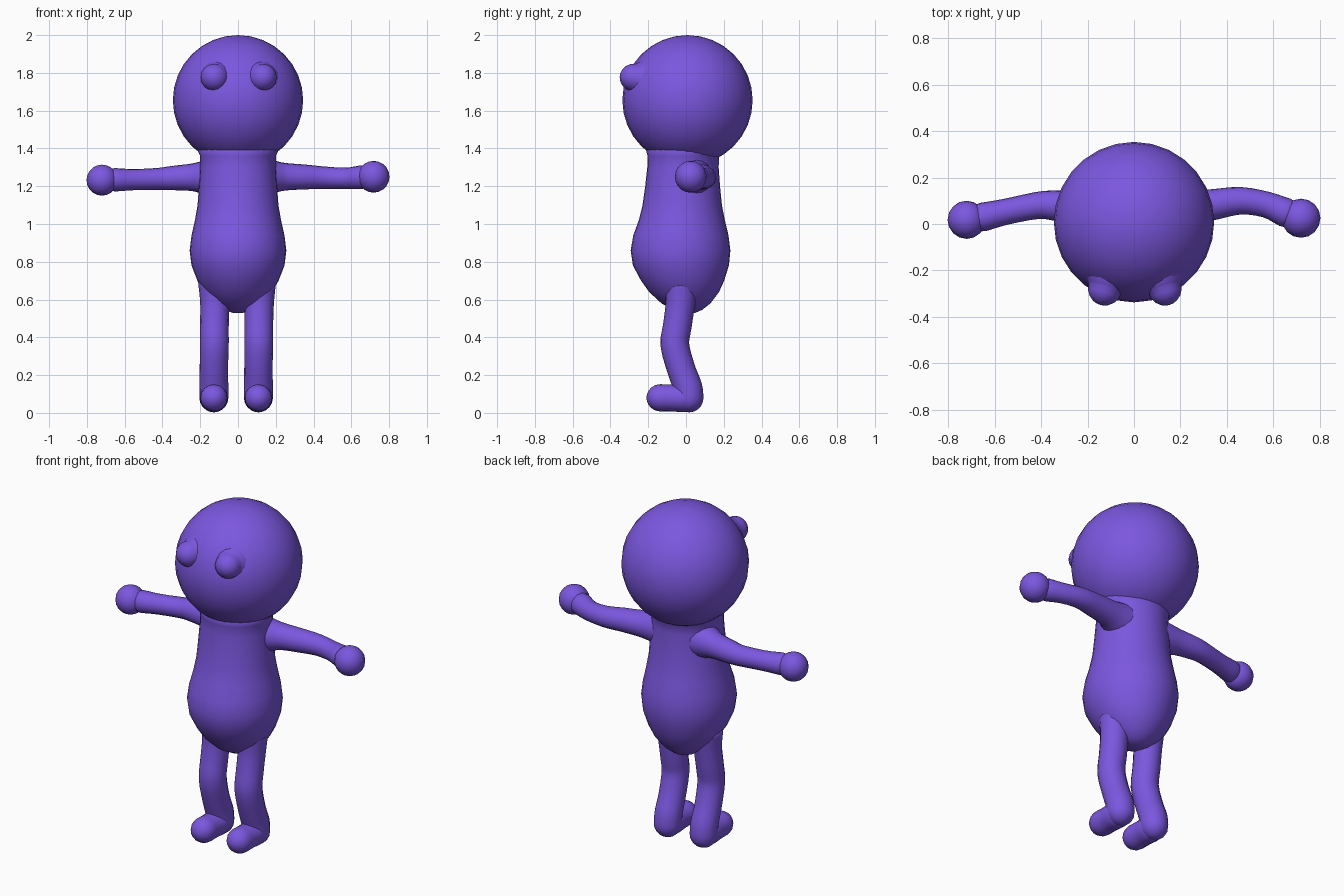
import bpy, bmesh, math
from mathutils import Vector

if "Cube" in bpy.data.objects:
    bpy.data.objects.remove(bpy.data.objects["Cube"])

purple = bpy.data.materials.new("purple")
purple.diffuse_color = (0.2, 0.095, 0.74, 1)
purple.use_nodes = True
purple.node_tree.nodes["Principled BSDF"].inputs["Base Color"].default_value = purple.diffuse_color


def finish(name, bm):
    """Turn a bmesh into a smooth purple object."""
    bmesh.ops.recalc_face_normals(bm, faces=bm.faces)
    for f in bm.faces:
        f.smooth = True
    me = bpy.data.meshes.new(name)
    bm.to_mesh(me)
    bm.free()
    me.materials.append(purple)
    ob = bpy.data.objects.new(name, me)
    bpy.context.collection.objects.link(ob)
    return ob


def loft(name, rings):
    """Skin a list of vertex rings and close both ends."""
    bm = bmesh.new()
    loops = [[bm.verts.new(p) for p in ring] for ring in rings]
    for a, b in zip(loops, loops[1:]):
        n = len(a)
        for i in range(n):
            j = (i + 1) % n
            bm.faces.new((a[i], a[j], b[j], b[i]))
    bm.faces.new(loops[0])
    bm.faces.new(loops[-1])
    return finish(name, bm)


def ball(name, centre, r, segs=24):
    bm = bmesh.new()
    bmesh.ops.create_uvsphere(bm, u_segments=segs, v_segments=segs // 2 + 2, radius=r)
    bmesh.ops.translate(bm, verts=bm.verts, vec=centre)
    return finish(name, bm)


def spline(pts, steps=3):
    """Catmull-Rom through (x, y, z, radius) points."""
    pts = [Vector(p) for p in pts]
    ext = [2 * pts[0] - pts[1]] + pts + [2 * pts[-1] - pts[-2]]
    out = []
    for k in range(1, len(ext) - 2):
        a, b, c, d = ext[k - 1:k + 3]
        for s in range(steps):
            t = s / steps
            out.append(0.5 * (2 * b + (c - a) * t + (2 * a - 5 * b + 4 * c - d) * t * t
                              + (3 * b - a - 3 * c + d) * t ** 3))
    return out + [pts[-1]]


def limb(name, pts, segs=16):
    """Rounded tube along (x, y, z, radius) points, with a domed far end."""
    path = spline(pts)
    pos = [p.to_3d() for p in path]
    rad = [p[3] for p in path]
    tans = [(pos[min(i + 1, len(pos) - 1)] - pos[max(i - 1, 0)]).normalized()
            for i in range(len(pos))]
    end, tip, r = pos[-1], tans[-1], rad[-1]
    for ang in (20, 40, 60, 75, 86):
        a = math.radians(ang)
        pos.append(end + tip * r * math.sin(a))
        rad.append(r * math.cos(a))
        tans.append(tip)
    u = tans[0].orthogonal().normalized()
    rings = []
    for p, q, t in zip(pos, rad, tans):
        u = (u - t * u.dot(t)).normalized()
        v = t.cross(u)
        rings.append([p + q * (u * math.cos(w) + v * math.sin(w))
                      for w in (math.tau * i / segs for i in range(segs))])
    return loft(name, rings)


# Head with two bulging eyes
ball("head", (0, 0.008, 1.655), 0.345, 28)
for side, x in (("left", -0.125), ("right", 0.132)):
    limb(side + "_eye", [(x * 0.85, -0.2, 1.76, 0.125), (x * 0.95, -0.255, 1.772, 0.09),
                         (x, -0.278, 1.776, 0.073)])

# Pear-shaped body: height, half width, half depth, centre y
profile = [(0.53, 0.03, 0.03, 0.02), (0.545, 0.075, 0.075, 0.01), (0.58, 0.125, 0.13, 0),
           (0.64, 0.18, 0.185, -0.01), (0.7, 0.215, 0.22, -0.018),
           (0.78, 0.246, 0.254, -0.027), (0.86, 0.256, 0.264, -0.029),
           (0.94, 0.246, 0.252, -0.027), (1.02, 0.228, 0.228, -0.022),
           (1.1, 0.214, 0.21, -0.02), (1.2, 0.207, 0.198, -0.018),
           (1.3, 0.2, 0.189, -0.016), (1.36, 0.2, 0.189, -0.014), (1.42, 0.23, 0.22, 0)]
loft("body", [[(w * math.cos(a), y + d * math.sin(a), z)
               for a in (math.tau * i / 32 for i in range(32))]
              for z, w, d, y in profile])

# Arms, flaring at the shoulder and ending in ball hands
limb("right_arm", [(0.1, 0.03, 1.25, 0.115), (0.19, 0.055, 1.25, 0.087),
                   (0.25, 0.07, 1.25, 0.073), (0.35, 0.085, 1.249, 0.066),
                   (0.46, 0.1, 1.245, 0.059), (0.57, 0.083, 1.242, 0.056),
                   (0.65, 0.05, 1.247, 0.063)])
limb("left_arm", [(-0.1, 0.03, 1.245, 0.115), (-0.19, 0.055, 1.247, 0.087),
                  (-0.25, 0.068, 1.247, 0.072), (-0.35, 0.08, 1.243, 0.064),
                  (-0.42, 0.079, 1.239, 0.058), (-0.55, 0.053, 1.235, 0.056),
                  (-0.65, 0.03, 1.234, 0.062)])
ball("right_hand", (0.718, 0.025, 1.25), 0.084, 16)
ball("left_hand", (-0.72, 0.018, 1.232), 0.082, 16)

# Bent legs with rounded heels and forward-pointing feet
for side, hip, ankle in (("left", -0.122, -0.128), ("right", 0.112, 0.108)):
    knee = (hip + ankle) / 2
    limb(side + "_leg", [(hip, -0.025, 0.7, 0.09), (hip, -0.03, 0.58, 0.078),
                         (knee, -0.046, 0.46, 0.076), (knee, -0.059, 0.36, 0.076),
                         (ankle, -0.025, 0.23, 0.075), (ankle, 0.008, 0.14, 0.077),
                         (ankle, 0.016, 0.08, 0.077)])
    limb(side + "_foot", [(ankle, 0.03, 0.077, 0.06), (ankle, -0.01, 0.078, 0.074),
                          (ankle, -0.075, 0.079, 0.071), (ankle, -0.137, 0.08, 0.072)])
